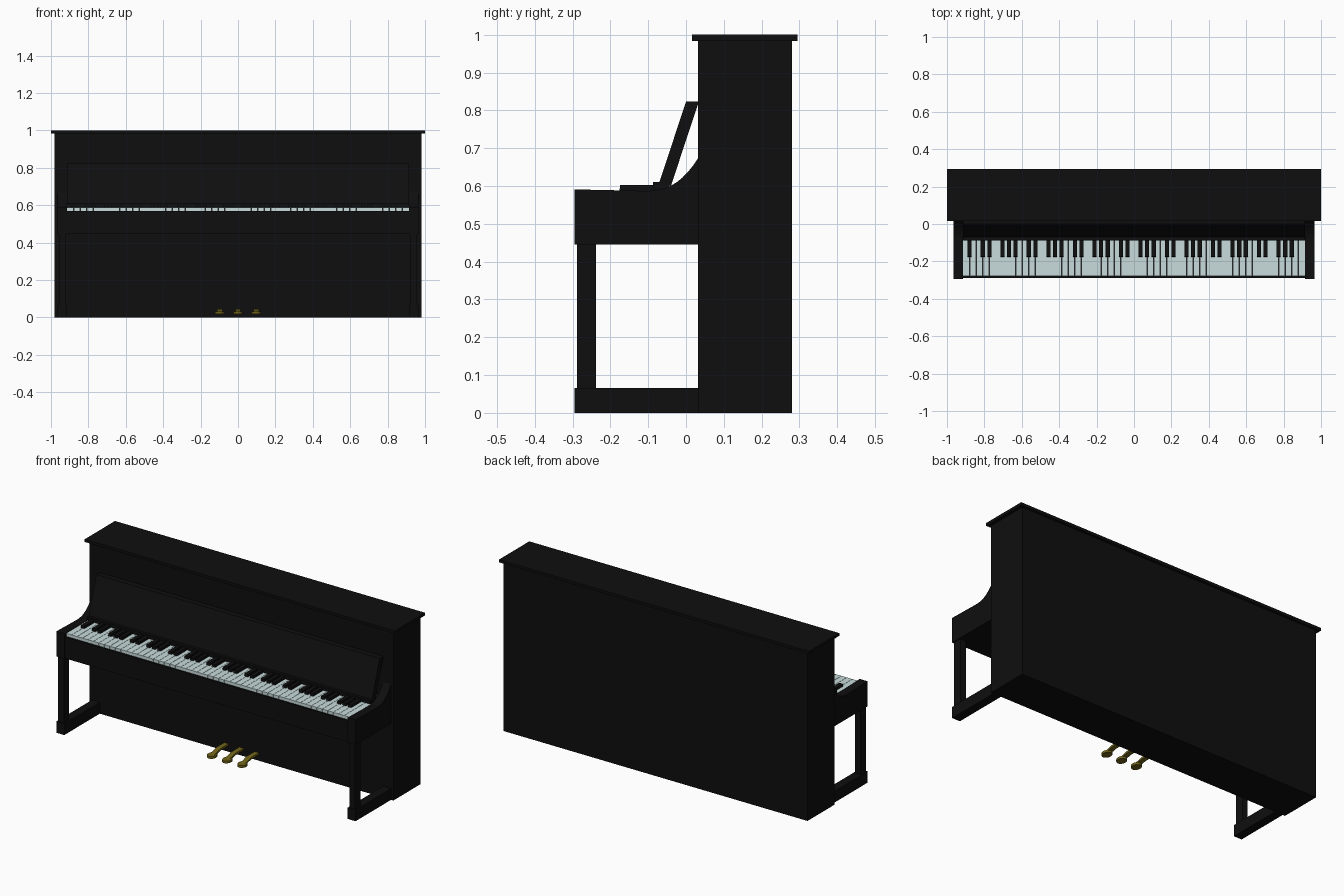
import bpy, bmesh, math

if "Cube" in bpy.data.objects:
    bpy.data.objects.remove(bpy.data.objects["Cube"])


def material(name, rgb):
    m = bpy.data.materials.new(name)
    m.diffuse_color = (*rgb, 1)
    m.use_nodes = True
    m.node_tree.nodes["Principled BSDF"].inputs["Base Color"].default_value = m.diffuse_color
    return m


BLACK = material("black lacquer", (0.0045, 0.0045, 0.0045))
IVORY = material("key white", (0.58, 0.71, 0.71))
BRASS = material("brass", (0.16, 0.125, 0.01))


def finish(name, bm, mat):
    bmesh.ops.recalc_face_normals(bm, faces=bm.faces)
    me = bpy.data.meshes.new(name)
    bm.to_mesh(me)
    bm.free()
    me.materials.append(mat)
    ob = bpy.data.objects.new(name, me)
    bpy.context.collection.objects.link(ob)
    return ob


def add_box(bm, x, y, z):
    vs = bmesh.ops.create_cube(bm, size=1)["verts"]
    for v in vs:
        for i, (a, b) in enumerate((x, y, z)):
            v.co[i] = (a + b) / 2 + v.co[i] * (b - a)


def box(name, x, y, z, mat=BLACK):
    bm = bmesh.new()
    add_box(bm, x, y, z)
    return finish(name, bm, mat)


def add_profile(bm, pts, x0, x1):
    """Extrude a (y, z) outline from x0 to x1."""
    f = bm.faces.new([bm.verts.new((x0, y, z)) for y, z in pts])
    ext = bmesh.ops.extrude_face_region(bm, geom=[f])["geom"]
    for v in ext:
        if isinstance(v, bmesh.types.BMVert):
            v.co.x = x1


def profile(name, pts, x0, x1, mat=BLACK):
    bm = bmesh.new()
    add_profile(bm, pts, x0, x1)
    return finish(name, bm, mat)


# Case
box("cabinet", (-0.98, 0.98), (0.032, 0.28), (0, 0.985))
box("lid", (-1, 1), (0.016, 0.295), (0.984, 1))

# Key bed, slip in front of the keys, and ledge behind them
box("key_bed", (-0.916, 0.916), (-0.289, 0.033), (0.445, 0.54))
box("key_slip", (-0.916, 0.916), (-0.289, -0.279), (0.54, 0.57))
box("key_ledge", (-0.916, 0.916), (-0.083, 0.033), (0.54, 0.598))
box("desk_lip", (-0.914, 0.914), (-0.087, -0.045), (0.598, 0.611))

# Sloping music desk
profile("music_desk", [(-0.072, 0.605), (0.0, 0.823), (0.034, 0.823), (-0.04, 0.6)], -0.914, 0.914)

# Arms with a curved rise, legs and feet on both sides
curve = []
for i in range(11):
    t = i / 10
    curve.append((-0.11 + 0.143 * t, 0.587 + 0.088 * t ** 2.6))
arm = [(-0.295, 0.543), (-0.295, 0.591)] + curve + [(0.033, 0.543)]
for side, s in (("left", -1), ("right", 1)):
    def span(a, b):
        return tuple(sorted((s * a, s * b)))
    box(side + "_arm_base", span(0.914, 0.965), (-0.295, 0.033), (0.445, 0.543))
    profile(side + "_arm", arm, *span(0.914, 0.965))
    box(side + "_leg", span(0.922, 0.958), (-0.288, -0.238), (0.06, 0.45))
    box(side + "_foot", span(0.914, 0.965), (-0.295, 0.033), (0, 0.066))

# 52 white and 36 black keys, starting on A
W = 1.828 / 52
white, black = bmesh.new(), bmesh.new()
for i in range(52):
    x = -0.914 + i * W
    add_box(white, (x + 0.0008, x + W - 0.0008), (-0.278, -0.08), (0.54, 0.587))
    if i < 51 and i % 7 in (0, 2, 3, 5, 6):
        c = x + W
        add_profile(black, [(-0.177, 0.58), (-0.174, 0.602), (-0.08, 0.602), (-0.08, 0.58)],
                    c - 0.011, c + 0.011)
finish("white_keys", white, IVORY)
finish("black_keys", black, BLACK)

# Three pedals: oval pad and rising stem
for n, x in (("left", -0.098), ("middle", 0), ("right", 0.098)):
    bm = bmesh.new()
    bmesh.ops.create_cone(bm, cap_ends=True, segments=24, radius1=0.025, radius2=0.025, depth=0.013)
    for v in bm.verts:
        v.co = (x + v.co.x, -0.098 + v.co.y * 1.25, 0.024 + v.co.z)
    add_profile(bm, [(-0.1, 0.022), (-0.1, 0.03), (-0.04, 0.046), (0.035, 0.046),
                     (0.035, 0.034), (-0.04, 0.034)], x - 0.014, x + 0.014)
    ob = finish(n + "_pedal", bm, BRASS)
    bpy.context.view_layer.objects.active = ob
    ob.select_set(True)
    bpy.ops.object.shade_smooth_by_angle(angle=math.radians(30))
    ob.select_set(False)
